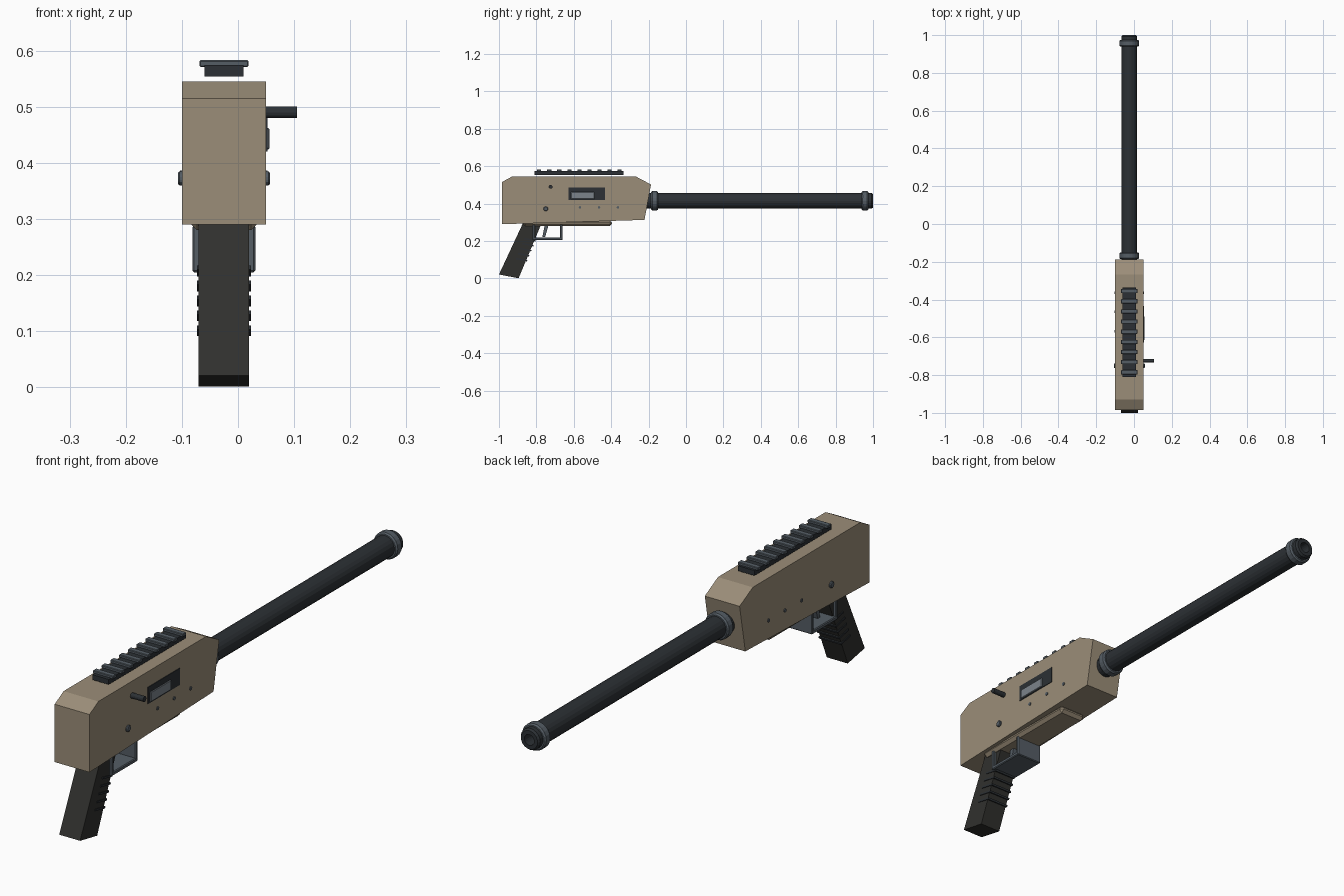
import bpy, bmesh, math
from mathutils import Vector, Matrix

if "Cube" in bpy.data.objects:
    bpy.data.objects.remove(bpy.data.objects["Cube"])

CX = -0.025  # centre plane of the model


def material(name, col):
    m = bpy.data.materials.new(name)
    m.diffuse_color = (*col, 1)
    m.use_nodes = True
    m.node_tree.nodes["Principled BSDF"].inputs["Base Color"].default_value = m.diffuse_color
    return m


TAN = material("tan", (0.33, 0.27, 0.19))
DARK = material("dark", (0.025, 0.03, 0.035))
GRIP = material("grip_black", (0.03, 0.03, 0.027))
STEEL = material("steel", (0.09, 0.11, 0.13))
BOLT = material("bolt_steel", (0.2, 0.23, 0.26))


def finish(name, bm, mat, bevel=0):
    bmesh.ops.recalc_face_normals(bm, faces=bm.faces)
    me = bpy.data.meshes.new(name)
    bm.to_mesh(me)
    bm.free()
    ob = bpy.data.objects.new(name, me)
    bpy.context.collection.objects.link(ob)
    me.materials.append(mat)
    if bevel:
        mod = ob.modifiers.new("bevel", "BEVEL")
        mod.width, mod.segments = bevel, 1
    return ob


def extrude(name, yz, x0, x1, mat, bevel=0):
    """Side profile in y,z pulled across x."""
    bm = bmesh.new()
    f = bm.faces.new([bm.verts.new((x0, y, z)) for y, z in yz])
    r = bmesh.ops.extrude_face_region(bm, geom=[f])
    bmesh.ops.translate(bm, vec=(x1 - x0, 0, 0),
                        verts=[g for g in r["geom"] if isinstance(g, bmesh.types.BMVert)])
    return finish(name, bm, mat, bevel)


def box(name, x0, x1, y0, y1, z0, z1, mat, bevel=0):
    return extrude(name, [(y0, z0), (y1, z0), (y1, z1), (y0, z1)], x0, x1, mat, bevel)


def rod(name, x0, x1, y, z, r, mat, n=12, bevel=0):
    """Cylinder along x."""
    pts = [(y + r * math.cos(a), z + r * math.sin(a))
           for a in (2 * math.pi * i / n for i in range(n))]
    return extrude(name, pts, x0, x1, mat, bevel)


def lathe(name, profile, z, mat, n=20, closed=False):
    """Radius/y profile spun around the barrel axis."""
    bm = bmesh.new()
    vs = [bm.verts.new((CX + r, y, z)) for r, y in profile]
    es = [bm.edges.new(p) for p in zip(vs, vs[1:])]
    if closed:
        es.append(bm.edges.new((vs[-1], vs[0])))
    bmesh.ops.spin(bm, geom=vs + es, cent=(CX, 0, z), axis=(0, 1, 0),
                   angle=2 * math.pi, steps=n)
    bmesh.ops.remove_doubles(bm, verts=bm.verts, dist=1e-5)
    return finish(name, bm, mat)


# Receiver body
extrude("receiver", [(-0.985, 0.29), (-0.222, 0.313), (-0.187, 0.502), (-0.268, 0.545),
                     (-0.93, 0.545), (-0.985, 0.515)], -0.1, 0.05, TAN)
# Underside plate
box("lower_plate", CX - 0.06, CX + 0.06, -0.87, -0.395, 0.28, 0.31, TAN, 0.012)

# Barrel with bore, and its two collars
lathe("barrel", [(0, -0.21), (0.042, -0.21), (0.042, 0.992), (0.036, 1.0),
                 (0.021, 1.0), (0.021, 0.93), (0, 0.93)], 0.415, DARK)
for name, y in (("barrel_collar", -0.168), ("muzzle_collar", 0.957)):
    lathe(name, [(0.038, y - 0.018), (0.047, y - 0.018), (0.052, y - 0.012),
                 (0.052, y + 0.012), (0.047, y + 0.018), (0.038, y + 0.018)],
          0.415, STEEL, closed=True)

# Top rail with cross teeth
box("rail_base", CX - 0.035, CX + 0.035, -0.81, -0.335, 0.554, 0.574, DARK)
for i in range(9):
    y = -0.785 + i * 0.0537
    box(f"rail_tooth_{i}", CX - 0.044, CX + 0.044, y - 0.011, y + 0.011, 0.571, 0.583, STEEL, 0.002)

# Ejection port, bolt and charging handle
box("ejection_port", 0.045, 0.0525, -0.628, -0.433, 0.42, 0.485, DARK)
box("bolt", 0.05, 0.056, -0.615, -0.49, 0.424, 0.462, BOLT, 0.002)
rod("charging_handle", 0.045, 0.105, -0.724, 0.49, 0.0105, DARK)

# Receiver pins, showing on both sides
rod("main_pin", CX - 0.082, CX + 0.082, -0.75, 0.372, 0.013, STEEL, bevel=0.003)
for i, y in enumerate((-0.567, -0.465, -0.364)):
    rod(f"small_pin_{i}", CX - 0.078, CX + 0.078, y, 0.38, 0.007, STEEL, 10)

# Pistol grip
extrude("pistol_grip", [(-1.0, 0.021), (-0.895, 0.001), (-0.772, 0.295), (-0.872, 0.295)],
        CX - 0.045, CX + 0.045, GRIP)
# Grip ribs wrapping the front edge
for i in range(5):
    z = 0.095 + i * 0.0267
    y = -0.895 + z * 0.418
    extrude(f"grip_rib_{i}", [(y - 0.055, z + 0.008), (y + 0.005, z - 0.004),
                              (y + 0.007, z + 0.003), (y - 0.053, z + 0.015)],
            CX - 0.048, CX + 0.048, DARK)

# Trigger guard frame
g0, g1 = CX - 0.056, CX + 0.056
box("guard_bottom", g0, g1, -0.82, -0.66, 0.205, 0.22, STEEL, 0.003)
box("guard_front", g0, g1, -0.673, -0.66, 0.207, 0.288, STEEL, 0.003)
box("guard_rear", g0, g1, -0.82, -0.807, 0.207, 0.288, STEEL, 0.003)
# Trigger
extrude("trigger", [(-0.768, 0.222), (-0.753, 0.222), (-0.735, 0.285), (-0.755, 0.285)],
        CX - 0.015, CX + 0.015, STEEL)
